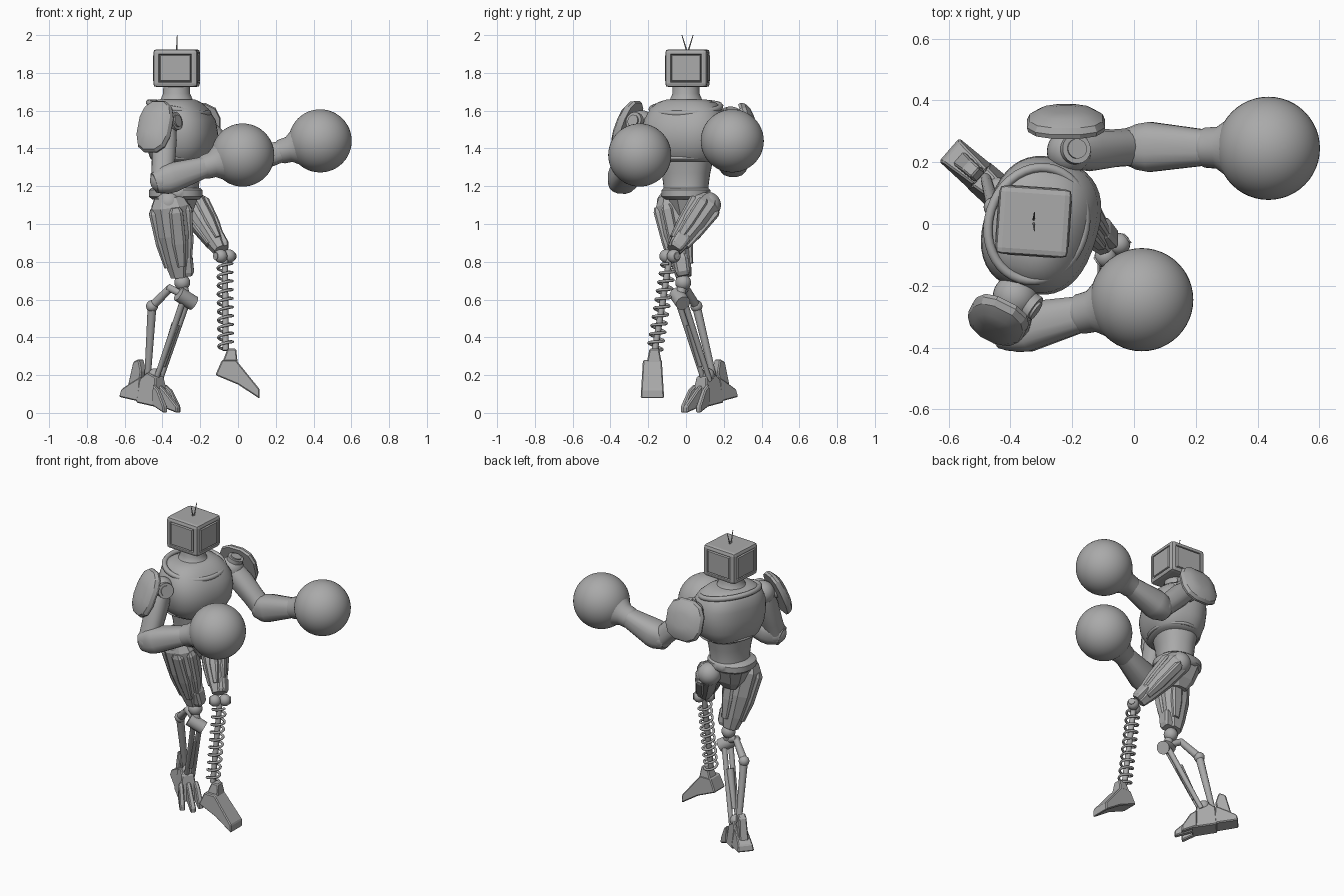
import bpy, bmesh, math
from mathutils import Vector as V, Matrix

cube = bpy.data.objects.get("Cube")
if cube:
    bpy.data.objects.remove(cube, do_unlink=True)

grey = bpy.data.materials.new("plain_grey")
grey.use_nodes = True
grey.diffuse_color = (0.4, 0.4, 0.4, 1)
grey.node_tree.nodes["Principled BSDF"].inputs["Base Color"].default_value = (0.4, 0.4, 0.4, 1)


def finish(name, bm, smooth=None, bevel=0):
    bmesh.ops.recalc_face_normals(bm, faces=bm.faces)
    me = bpy.data.meshes.new(name)
    bm.to_mesh(me)
    bm.free()
    me.materials.append(grey)
    ob = bpy.data.objects.new(name, me)
    bpy.context.collection.objects.link(ob)
    if bevel:
        mod = ob.modifiers.new("bevel", "BEVEL")
        mod.width, mod.segments = bevel, 1
    if smooth:
        bpy.ops.object.select_all(action="DESELECT")
        ob.select_set(True)
        bpy.context.view_layer.objects.active = ob
        bpy.ops.object.shade_smooth_by_angle(angle=math.radians(smooth))
    return ob


def frame(axis, hint=(1, 0, 0)):
    """Local z along the axis, local x as near the hint as possible."""
    z = V(axis).normalized()
    x = (V(hint) - z * V(hint).dot(z)).normalized()
    return Matrix((x, z.cross(x), z)).transposed()


def loft(name, rings, rot=None, n=24, power=2.0, smooth=45, hint=(1, 0, 0), bevel=0):
    """Skin through rings of (centre, rx, ry) with superellipse outlines."""
    if rot is None:
        rot = frame(V(rings[-1][0]) - V(rings[0][0]), hint)
    bm = bmesh.new()
    loops = []
    for c, rx, ry in rings:
        loop = []
        for i in range(n):
            a = 2 * math.pi * (i + 0.5) / n
            ca, sa = math.cos(a), math.sin(a)
            p = V((math.copysign(abs(ca) ** (2 / power), ca) * rx,
                   math.copysign(abs(sa) ** (2 / power), sa) * ry, 0))
            loop.append(bm.verts.new(V(c) + rot @ p))
        loops.append(loop)
    for a, b in zip(loops, loops[1:]):
        for i in range(n):
            j = (i + 1) % n
            bm.faces.new((a[i], a[j], b[j], b[i]))
    bm.faces.new(loops[0][::-1])
    bm.faces.new(loops[-1])
    return finish(name, bm, smooth, bevel)


def limb(name, p0, p1, profile, **kw):
    """Loft along a line; profile holds (fraction, rx, ry)."""
    return loft(name, [(V(p0).lerp(V(p1), t), rx, ry) for t, rx, ry in profile], **kw)


def rod(name, p0, p1, r, r1=None, n=12):
    return limb(name, p0, p1, [(0, r, r), (1, r1 or r, r1 or r)], n=n)


def ball(name, c, r, n=32):
    bm = bmesh.new()
    bmesh.ops.create_uvsphere(bm, u_segments=n, v_segments=n // 2, radius=r,
                              matrix=Matrix.Translation(c))
    return finish(name, bm, 60)


def tube(name, pts, r, closed=False):
    cu = bpy.data.curves.new(name, "CURVE")
    cu.dimensions, cu.bevel_depth, cu.bevel_resolution = "3D", r, 2
    cu.use_fill_caps = True
    sp = cu.splines.new("POLY")
    sp.points.add(len(pts) - 1)
    for p, q in zip(sp.points, pts):
        p.co = (*q, 1)
    sp.use_cyclic_u = closed
    cu.materials.append(grey)
    ob = bpy.data.objects.new(name, cu)
    bpy.context.collection.objects.link(ob)


def prism(name, outline, width, origin, heading, taper=1.0, bevel=0.006):
    """Side outline (forward, up) given thickness; taper narrows the high points."""
    fwd = V((math.cos(heading), math.sin(heading), 0))
    side = V((-fwd.y, fwd.x, 0))
    top = max(p[1] for p in outline)
    low = min(p[1] for p in outline)
    bm = bmesh.new()
    loops = []
    for s in (-0.5, 0.5):
        loops.append([bm.verts.new(V(origin) + fwd * u + V((0, 0, w)) + side * s * width *
                      (1 + (taper - 1) * (w - low) / (top - low))) for u, w in outline])
    for i in range(len(outline)):
        j = (i + 1) % len(outline)
        bm.faces.new((loops[0][i], loops[0][j], loops[1][j], loops[1][i]))
    bm.faces.new(loops[0][::-1])
    bm.faces.new(loops[1])
    return finish(name, bm, None, bevel)


# Torso, turned a little to its right
turn = Matrix.Rotation(math.radians(-18), 3, "Z")


def at(u, v, z):
    return V((-0.315, 0, z)) + turn @ V((u, v, 0))


loft("abdomen", [(at(0, 0, z), a, b) for z, a, b in
     ((1.15, .11, .12), (1.2, .105, .118), (1.27, .11, .128), (1.37, .13, .15))], turn, n=32, power=2.3)
loft("chest", [(at(u, 0, z), a, b) for z, u, a, b in
     ((1.33, .01, .13, .155), (1.35, .01, .15, .18), (1.41, .015, .175, .21), (1.48, .015, .183, .222),
      (1.55, .01, .175, .218), (1.61, -.005, .152, .19), (1.645, -.01, .12, .15), (1.66, -.01, .09, .1))],
     turn, n=40, power=2.5)
tube("chest_lower_rim", [at(.01 + .148 * math.cos(a), .178 * math.sin(a), 1.35)
     for a in (i * math.pi / 20 for i in range(40))], .009, True)
tube("collar_rim", [at(.0 + .155 * math.cos(a), .185 * math.sin(a), 1.615 - .03 * math.cos(a))
     for a in (i * math.pi / 20 for i in range(40))], .016, True)
loft("neck", [((-.325, 0, z), r, r) for z, r in
     ((1.63, .115), (1.66, .085), (1.69, .072), (1.75, .07))], n=32)
loft("belt", [((-.33, 0, z), a, b) for z, a, b in
     ((1.13, .125, .115), (1.145, .142, .13), (1.18, .142, .13), (1.19, .13, .12))], n=32, power=2.3)
loft("pelvis", [((-.33, .01, z), a, b) for z, a, b in
     ((1.0, .05, .04), (1.05, .09, .075), (1.14, .125, .11))], n=8, power=3, smooth=None)

# Head: rounded box with a framed panel on each side
bm = bmesh.new()
bmesh.ops.create_cube(bm, size=1)
bmesh.ops.bevel(bm, geom=bm.edges[:], offset=.09, segments=2, profile=.6, affect="EDGES")
sides = [f for f in bm.faces if f.calc_area() > .4 and abs(f.normal.z) < .1]
bmesh.ops.inset_individual(bm, faces=sides, thickness=.05, depth=0)
bmesh.ops.inset_individual(bm, faces=sides, thickness=.03, depth=-.04)
bmesh.ops.inset_individual(bm, faces=sides, thickness=.03, depth=.05)
bm.transform(Matrix.Translation((-.325, .008, 1.825)) @ Matrix.Rotation(math.radians(-4), 4, "Z")
             @ Matrix.Diagonal((.235, .222, .2, 1)))
finish("head", bm)
for s in (-1, 1):
    rod("antenna", (-.325, .008 + s * .005, 1.92), (-.322, .008 + s * .03, 2.0), .004, .002, 6)

# Arms: shoulder, upper arm, elbow, forearm, glove and shoulder pad
arms = {
    "right": dict(sh=(-.385, -.235, 1.53), el=(-.40, -.345, 1.23), gl=(.025, -.245, 1.365),
                  pad=(-.44, -.31, 1.515), nrm=(-.42, -.82, .38), disc=(.8, -.55, .2), w=.1, h=.15),
    "left": dict(sh=(-.21, .235, 1.53), el=(0, .25, 1.32), gl=(.435, .245, 1.44),
                 pad=(-.22, .325, 1.52), nrm=(0, .95, .28), disc=(.3, .1, .9), w=.13, h=.13)}
for side, a in arms.items():
    sh, el, gl = V(a["sh"]), V(a["el"]), V(a["gl"])
    ball(side + "_shoulder", sh, .072)
    d = V(a["disc"]).normalized()
    for k, (r, e) in enumerate(((.048, .078), (.032, .086))):
        rod(f"{side}_shoulder_disc_{k}", sh, sh + d * e, r, n=24)
    limb(side + "_upper_arm", sh, el, [(.1, .06, .06), (.3, .068, .066), (.7, .06, .062), (1, .06, .06)],
         hint=(0, 1, .3), n=16, power=2.4, smooth=30)
    ball(side + "_elbow", el, .066)
    limb(side + "_forearm", el, gl, [(-.1, .05, .055), (.03, .075, .078), (.12, .082, .08),
         (.55, .058, .055), (.6, .058, .055)], hint=(0, 1, 0), n=16, power=2.6, smooth=30)
    limb(side + "_glove_cuff", el, gl, [(.5, .058, .058), (.53, .065, .065), (.62, .068, .068),
         (.72, .1, .1), (.82, .125, .125)], n=32)
    ball(side + "_glove", gl, .167, 48)
    nrm = V(a["nrm"]).normalized()
    c = V(a["pad"])
    loft(side + "_shoulder_pad", [(c + nrm * o, a["w"] * k, a["h"] * k) for o, k in
         ((-.015, .97), (0, 1), (.02, .93), (.04, .68), (.048, .35))],
         frame(nrm, V((0, 0, 1)).cross(nrm)), n=12, power=2.6, smooth=25)
    rod(side + "_pad_mount", sh, c, .03)

# Thighs: faceted core with raised plates and a knee guard
thighs = {"right": ((-.365, -.085, 1.13), (-.31, -.012, .72), .105, .085),
          "left": ((-.25, .115, 1.12), (-.095, -.065, .86), .075, .08)}
for side, (p0, p1, a, b) in thighs.items():
    p0, p1 = V(p0), V(p1)
    rot = frame(p1 - p0, (1, 0, 0))
    limb(side + "_thigh", p0, p1, [(-.04, a * .75, b * .7), (.08, a, b), (.45, a * .93, b * .95),
         (.8, a * .68, b * .68), (1, a * .45, b * .5)], n=8, power=2.6, smooth=None)
    for s in (-1, 1):
        for k, v in enumerate((V((s * .8, .3, 0)), V((.3, s * .85, 0)))):
            off = rot @ V((v.x * a, v.y * b, 0))
            limb(f"{side}_thigh_plate_{k}", p0 + off, p1 + off * .55, [(.08, a * .22, b * .25),
                 (.14, a * .36, b * .36), (.55, a * .36, b * .34), (.85, a * .2, b * .22)],
                 n=8, power=4, smooth=None)
    off = rot @ V((a * .45, 0, 0))
    limb(side + "_knee_guard", p0 + off, p1 + off, [(.72, a * .25, b * .4), (.78, a * .35, b * .5),
         (.95, a * .33, b * .45), (1, a * .2, b * .35)], n=8, power=4, smooth=None)
    ball(side + "_hip", p0 + V((0, 0, -.02)), .07)

# Left lower leg: coil spring around a rod, with a wedge foot
knee, ankle = V((-.07, -.085, .83)), V((-.065, -.165, .33))
for s in (-1, 1):
    ball("left_knee_ball", knee + V((s * .022, s * .02, 0)), .036, 20)
rod("left_knee_pin", knee - V((.05, .04, 0)), knee + V((.05, .04, 0)), .02)
rod("left_shin_rod", knee, ankle, .017)
rot = frame(ankle - knee)
top, turns, steps = knee.lerp(ankle, .08), 10, 16
tube("left_shin_spring", [top.lerp(ankle, i / (turns * steps)) + rot @ V((
    .038 * math.cos(2 * math.pi * i / steps), .038 * math.sin(2 * math.pi * i / steps), 0))
    for i in range(turns * steps + 1)], .0075)
prism("left_foot", [(-.12, .2), (-.085, .28), (-.01, .28), (.115, .125), (.115, .075), (0, .15)],
      .125, (0, -.178, 0), 0, .8)
prism("left_ankle_block", [(-.09, .25), (-.055, .34), (-.01, .34), (0, .25)], .085, (0, -.168, 0), 0, .6)

# Right lower leg: linkage of slim rods
pin, low = V((-.295, -.015, .69)), V((-.275, -.03, .605))
ball("right_knee_ball", pin, .042, 20)
rod("right_knee_stem", (-.31, -.012, .74), low, .026)
rod("right_knee_pin", low + V((-.04, -.02, .025)), low + V((.04, .015, -.025)), .04, n=20)
bend = V((-.455, .055, .565))
rod("right_link_upper", (-.28, -.03, .62), (-.37, .0, .665), .02)
rod("right_link_arm", (-.36, .0, .66), bend, .02, .024)
ball("right_link_joint", bend, .032, 20)
rod("right_rear_rod", bend, (-.48, .15, .17), .024, .017)
for s in (-1, 1):
    shift = V((s * .012, s * .016, 0))
    rod("right_front_rod", low + shift, V((-.425, .11, .17)) + shift, .017, .014)
rod("right_shin_brace", (-.33, .02, .47), (-.40, .08, .25), .024, .018, 8)

# Right foot: segmented, pointing diagonally
head = math.radians(-41)
org = (-.46, .12, 0)
prism("right_heel", [(-.185, .085), (-.175, .125), (-.12, .155), (-.05, .19), (-.04, .06)], .11, org, head, .6)
prism("right_heel_spur", [(-.15, .12), (-.11, .27), (-.07, .285), (-.05, .22), (-.07, .12)], .055, org, head, .8)
prism("right_mid_foot", [(-.06, .055), (-.05, .18), (0, .215), (.06, .19), (.09, .03)], .12, org, head, .55)
for s in (-1, 0, 1):
    o = V(org) + V((.66, .75, 0)) * s * .038
    prism("right_toe", [(.06, .04), (.06, .15), (.1, .12), (.19 - abs(s) * .04, .035), (.19 - abs(s) * .04, .0)],
          .034, o, head - s * -.12, .8)
ball("right_ankle", (-.44, .115, .2), .036, 20)
